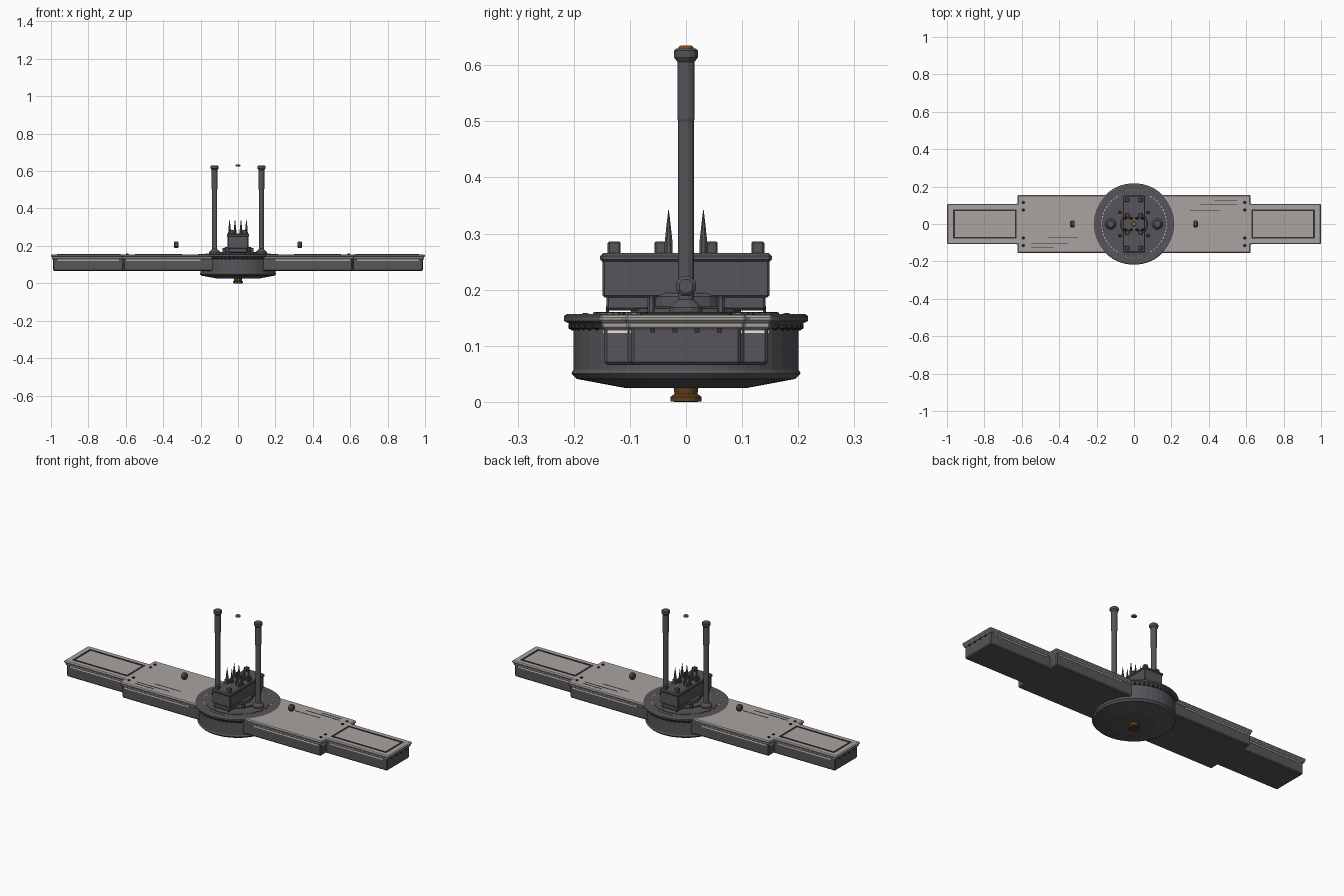
import bpy, bmesh
from math import sin, cos, pi, radians
from mathutils import Matrix, Vector

old = bpy.data.objects.get("Cube")
if old:
    bpy.data.objects.remove(old, do_unlink=True)


def material(name, rgb):
    m = bpy.data.materials.new(name)
    m.use_nodes = True
    m.diffuse_color = (*rgb, 1)
    m.node_tree.nodes["Principled BSDF"].inputs["Base Color"].default_value = (*rgb, 1)
    return m


DARK = material("dark grey metal", (0.095, 0.09, 0.1))
BLACK = material("blackened metal", (0.035, 0.033, 0.037))
STONE = material("pale deck plating", (0.40, 0.37, 0.355))
LIGHT = material("white lamp strip", (0.8, 0.8, 0.74))
ORANGE = material("orange glow", (0.45, 0.14, 0.02))
BRONZE = material("dark bronze", (0.12, 0.05, 0.012))


def finish(name, bm, mat, bevel=0):
    bmesh.ops.recalc_face_normals(bm, faces=bm.faces)
    me = bpy.data.meshes.new(name)
    bm.to_mesh(me)
    bm.free()
    me.materials.append(mat)
    ob = bpy.data.objects.new(name, me)
    bpy.context.collection.objects.link(ob)
    if bevel:
        mod = ob.modifiers.new("bevel", "BEVEL")
        mod.width = bevel
        mod.segments = 1
        mod.limit_method = "ANGLE"
        mod.angle_limit = radians(40)
    return ob


def add_box(bm, centre, size, turn=0):
    mat = Matrix.Translation(centre) @ Matrix.Rotation(turn, 4, "Z") @ Matrix.Diagonal((*size, 1))
    bmesh.ops.create_cube(bm, size=1, matrix=mat)


def boxes(name, items, mat, bevel=0):
    bm = bmesh.new()
    for item in items:
        add_box(bm, *item)
    return finish(name, bm, mat, bevel)


def add_lathe(bm, profile, n, centre=(0, 0, 0), axis="Z"):
    rot = Matrix.Rotation(pi / 2, 4, "Y") if axis == "X" else Matrix()
    rings = []
    for r, z in profile:
        rings.append([bm.verts.new(rot @ Vector((r * cos(a), r * sin(a), z)) + Vector(centre))
                      for a in [2 * pi * (i + 0.5) / n for i in range(n)]])
    for lo, hi in zip(rings, rings[1:]):
        for i in range(n):
            j = (i + 1) % n
            bm.faces.new((lo[i], lo[j], hi[j], hi[i]))
    bm.faces.new(rings[0][::-1])
    bm.faces.new(rings[-1])


def lathe(name, profile, n, mat, centres=((0, 0, 0),), axis="Z"):
    bm = bmesh.new()
    for c in centres:
        add_lathe(bm, profile, n, c, axis)
    return finish(name, bm, mat)


def wing_slab(name, s, inner, outer, end, step, z0, z1, mat, bevel):
    # stepped plan outline, broad near the hub and narrow at the tip
    half = [(0.1, inner), (step, inner), (step, outer), (end, outer)]
    outline = half + [(x, -y) for x, y in reversed(half)]
    bm = bmesh.new()
    face = bm.faces.new([bm.verts.new((s * x, y, z0)) for x, y in outline])
    top = bmesh.ops.extrude_face_region(bm, geom=[face])["geom"]
    bmesh.ops.translate(bm, verts=[v for v in top if isinstance(v, bmesh.types.BMVert)],
                        vec=(0, 0, z1 - z0))
    return finish(name, bm, mat, bevel)


# Wings with deck caps, trims and lamps
for s, side in ((1, "left"), (-1, "right")):
    wing_slab(side + "_wing_body", s, 0.146, 0.098, 0.988, 0.612, 0.066, 0.135, DARK, 0.005)
    wing_slab(side + "_wing_flange", s, 0.15, 0.103, 0.994, 0.617, 0.13, 0.143, STONE, 0.003)
    wing_slab(side + "_wing_deck", s, 0.155, 0.108, 1.0, 0.623, 0.141, 0.155, STONE, 0.005)

    # inset frame on the tip deck
    boxes(side + "_tip_frame",
          [((s * 0.795, y, 0.1555), (0.335, 0.009, 0.004)) for y in (-0.073, 0.073)]
          + [((s * x, 0, 0.1555), (0.009, 0.155, 0.004)) for x in (0.632, 0.962)], BLACK)

    # side lamps under the deck edge
    lamps = []
    for y in (-1, 1):
        lamps.append(((s * 0.8, y * 0.0985, 0.125), (0.33, 0.004, 0.006)))
        lamps.append(((s * 0.4, y * 0.1465, 0.125), (0.4, 0.004, 0.006)))
        lamps.append(((s * 0.6125, y * 0.122, 0.125), (0.004, 0.036, 0.005)))
    boxes(side + "_wing_lamps", lamps, LIGHT)

    # rivets on the tip end and deck bolts near the step
    boxes(side + "_end_rivets", [((s * 0.989, y, 0.127), (0.008, 0.009, 0.007))
                                 for y in (-0.06, -0.02, 0.02, 0.06)], BLACK)
    lathe(side + "_deck_bolts", [(0.008, 0.153), (0.006, 0.16)], 6, BLACK,
          [(s * 0.592, y, 0) for y in (-0.115, -0.075, 0.075, 0.115)])

    # fine seams across the deck
    boxes(side + "_deck_seams",
          [((s * x, s * y, 0.155), (w, 0.003, 0.002))
           for x, y, w in ((0.45, 0.105, 0.2), (0.38, 0.072, 0.16), (0.49, 0.125, 0.12))], BLACK)

    # floating octagonal block above each wing
    lathe(side + "_floating_block", [(0.013, -0.013), (0.019, -0.008), (0.019, 0.008), (0.013, 0.013)],
          8, DARK, [(s * 0.33, 0, 0.206)], "X")

    # tall mast with foot and capital
    lathe(side + "_mast", [(0.03, 0.155), (0.03, 0.168), (0.022, 0.176), (0.0145, 0.182),
                           (0.0145, 0.5), (0.016, 0.505), (0.016, 0.606), (0.022, 0.614),
                           (0.022, 0.626), (0.018, 0.63)], 12, DARK, [(s * 0.125, 0, 0)])

# Round hub
lathe("hub_drum", [(0.11, 0.025), (0.196, 0.041), (0.205, 0.051), (0.201, 0.058), (0.201, 0.13),
                   (0.21, 0.14), (0.218, 0.144), (0.218, 0.153), (0.212, 0.157)], 40, DARK)
lathe("hub_floor", [(0.166, 0.156), (0.166, 0.159), (0.163, 0.16)], 40, DARK)

# Beads under the hub rim, and lamp dashes on its top
ring = [2 * pi * i / 56 for i in range(56)]
bm = bmesh.new()
for a in ring:
    if abs(sin(a)) > 0.73:
        bmesh.ops.create_icosphere(bm, subdivisions=1, radius=0.008,
                                   matrix=Matrix.Translation((0.203 * cos(a), 0.203 * sin(a), 0.135)))
finish("rim_beads", bm, BLACK)


def dashes(name, radius, width, keep, mat):
    boxes(name, [((radius * cos(a), radius * sin(a), 0.157), (width, 0.011, 0.003), a)
                 for a in ring if keep(a)], mat)


dashes("hub_lamp_dashes", 0.173, 0.003, lambda a: abs(sin(a)) < 0.9, LIGHT)
dashes("hub_orange_dashes", 0.182, 0.005, lambda a: abs(sin(a)) > 0.96, ORANGE)

# Bronze pivot below and glowing disc above
lathe("bottom_pivot", [(0.018, 0.004), (0.02, 0), (0.028, 0.001), (0.028, 0.009), (0.021, 0.014),
                       (0.023, 0.03)], 16, BRONZE)
lathe("floating_disc", [(0.01, 0.624), (0.014, 0.627), (0.014, 0.632), (0.01, 0.635)], 12, ORANGE)

# Turntable with buttresses under the central housing
lathe("turntable", [(0.1, 0.157), (0.1, 0.166), (0.075, 0.17), (0.075, 0.188), (0.068, 0.194)],
      16, DARK)
boxes("buttresses", [((x, y, 0.172), (0.018, 0.014, 0.034))
                     for x in (-0.075, 0.075) for y in (-0.062, 0.062)], DARK, 0.004)

# Central housing
boxes("housing_base", [((0, 0, 0.177), (0.1, 0.284, 0.028))], DARK, 0.004)
boxes("housing_body", [((0, 0, 0.22), (0.112, 0.298, 0.068))], DARK, 0.004)
boxes("housing_lid", [((0, 0, 0.257), (0.12, 0.306, 0.016))], DARK, 0.005)
boxes("housing_feet", [((x, y, 0.163), (0.006, 0.006, 0.016))
                       for x in (-0.04, 0.04) for y in (-0.14, 0.14)], BLACK)
boxes("lid_studs", [((x, y, 0.274), (0.022, 0.023, 0.024))
                    for x in (-0.036, 0.036) for y in (-0.128, -0.045, 0.045, 0.128)], DARK, 0.003)

# Two rows of spikes
lathe("spikes", [(0.008, 0.262), (0.0075, 0.285), (0.004, 0.315), (0.0006, 0.342)], 8, DARK,
      [(x, y, 0) for x in (-0.045, -0.016, 0.016, 0.045) for y in (-0.031, 0.031)])
